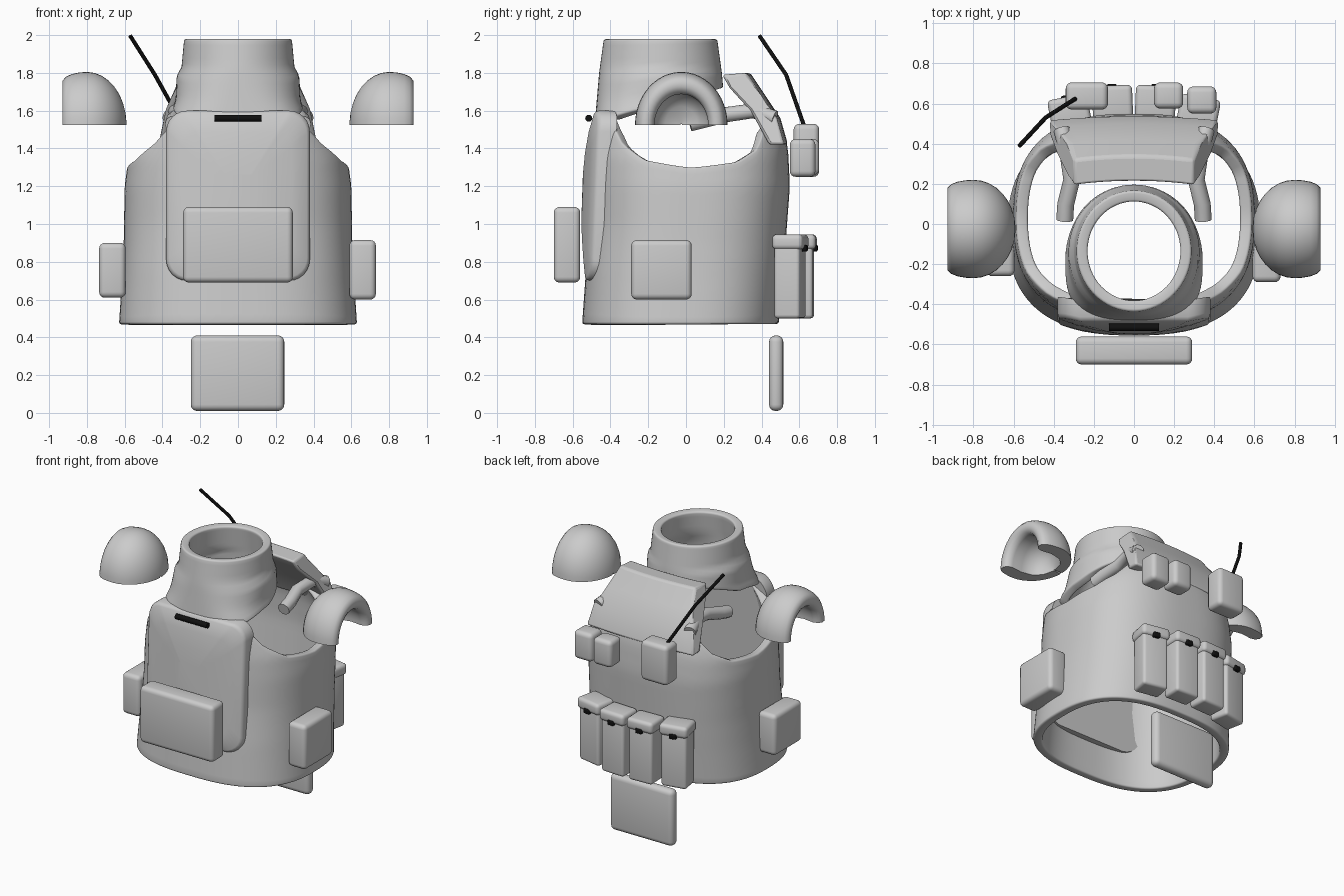
import bpy, bmesh, math
from mathutils import Vector

if "Cube" in bpy.data.objects:
    bpy.data.objects.remove(bpy.data.objects["Cube"])

def material(name, rgb):
    m = bpy.data.materials.new(name)
    m.diffuse_color = (*rgb, 1)
    m.use_nodes = True
    m.node_tree.nodes["Principled BSDF"].inputs["Base Color"].default_value = m.diffuse_color
    return m

GREY = material("grey_fabric", (0.6, 0.6, 0.6))
BLACK = material("black_rubber", (0.005, 0.005, 0.005))

def finish(bm, name, mat=GREY, angle=45):
    me = bpy.data.meshes.new(name)
    bm.to_mesh(me)
    bm.free()
    ob = bpy.data.objects.new(name, me)
    bpy.context.collection.objects.link(ob)
    me.materials.append(mat)
    bpy.ops.object.select_all(action='DESELECT')
    ob.select_set(True)
    bpy.context.view_layer.objects.active = ob
    bpy.ops.object.shade_smooth_by_angle(angle=math.radians(angle))
    return ob

def lerp(table, v):
    for (a, p), (b, q) in zip(table, table[1:]):
        if v <= b:
            k = max(0, (v - a) / (b - a))
            return p + (q - p) * k
    return table[-1][1]

def box(name, x, y, z, bevel=0.03, mat=GREY, turn=0):
    """Rounded box from (min, max) ranges, turned about its own centre."""
    bm = bmesh.new()
    bmesh.ops.create_cube(bm, size=1)
    c = Vector([(a + b) / 2 for a, b in (x, y, z)])
    for v in bm.verts:
        v.co = Vector([v.co[i] * (r[1] - r[0]) for i, r in enumerate((x, y, z))])
    bmesh.ops.bevel(bm, geom=bm.edges[:], offset=bevel, segments=4, profile=0.5, affect='EDGES')
    ob = finish(bm, name, mat, 60)
    ob.location = c
    ob.rotation_euler.z = turn
    return ob

def sheet(rows, name, thick, closed=True, bevel=0.0):
    """Skin rows of points and give the skin an inward thickness."""
    bm = bmesh.new()
    vs = [[bm.verts.new(p) for p in r] for r in rows]
    n = len(rows[0])
    for a, b in zip(vs, vs[1:]):
        for i in range(n if closed else n - 1):
            j = (i + 1) % n
            bm.faces.new((a[i], a[j], b[j], b[i]))
    ob = finish(bm, name)
    s = ob.modifiers.new("thickness", 'SOLIDIFY')
    s.thickness, s.offset = thick, -1
    if bevel:
        b = ob.modifiers.new("soft_edge", 'BEVEL')
        b.width, b.segments, b.angle_limit = bevel, 3, math.radians(50)
    return ob

def tube(name, pts, radius, mat=GREY, flat=1.0):
    cu = bpy.data.curves.new(name, 'CURVE')
    cu.dimensions = '3D'
    cu.bevel_depth, cu.bevel_resolution, cu.use_fill_caps = radius, 3, True
    sp = cu.splines.new('POLY')
    sp.points.add(len(pts) - 1)
    for p, co in zip(sp.points, pts):
        p.co = (*co, 1)
    ob = bpy.data.objects.new(name, cu)
    bpy.context.collection.objects.link(ob)
    cu.materials.append(mat)
    return ob

def power(v, p):
    return math.copysign(abs(v) ** p, v)

# torso shell: squarish rings, top edge dips at the arm openings
WIDTH = [(0.47, 0.63), (0.7, 0.615), (0.9, 0.605), (1.2, 0.60), (1.35, 0.58), (1.5, 0.51), (1.6, 0.42), (1.66, 0.36)]
FRONT = [(0.47, -0.55), (0.75, -0.53), (1.0, -0.50), (1.4, -0.49), (1.6, -0.48), (1.66, -0.45)]
BACK = [(0.47, 0.49), (0.8, 0.52), (1.2, 0.55), (1.4, 0.54), (1.52, 0.51), (1.62, 0.46)]
TOP = [(-1, 1.64), (-0.88, 1.62), (-0.78, 1.54), (-0.65, 1.43), (-0.4, 1.34), (0, 1.30),
       (0.4, 1.33), (0.62, 1.40), (0.75, 1.50), (0.88, 1.56), (1, 1.57)]
N, ROWS = 96, 22
rows = []
for k in range(ROWS + 1):
    row = []
    for i in range(N):
        t = 2 * math.pi * i / N
        s = math.sin(t)
        z = 0.47 + (lerp(TOP, s) - 0.47) * k / ROWS
        f, b = lerp(FRONT, z), lerp(BACK, z)
        row.append((lerp(WIDTH, z) * power(math.cos(t), 0.75),
                    (f + b) / 2 + (b - f) / 2 * power(s, 0.8), z))
    rows.append(row)
sheet(rows, "torso_shell", 0.06, bevel=0.012)

# collar: round on top, flaring into the chest at the front
rows = []
for k in range(13):
    h = k / 12
    row = []
    for i in range(64):
        t = 2 * math.pi * i / 64
        c, s = math.cos(t), math.sin(t)
        low = lerp([(-1, 1.57), (-0.6, 1.57), (0, 1.62), (1, 1.72)], s)
        z = low + (1.98 - low) * h
        w = lerp([(1.57, 0.36), (1.66, 0.33), (1.79, 0.325), (1.82, 0.30), (1.98, 0.285)], z)
        d = lerp([(1.57, 0.345), (1.8, 0.325), (1.98, 0.30)], z)
        p = 1 - 0.35 * max(0, 1 - h * 1.6) * (s < 0)
        row.append((w * power(c, p), -0.135 + d * power(s, p), z))
    rows.append(row)
sheet(rows, "collar", 0.055, bevel=0.012)

# back yoke: leaning panel that narrows upward
bm = bmesh.new()
prof = [(0.54, 1.42), (0.50, 1.56), (0.42, 1.68), (0.34, 1.80), (0.21, 1.79), (0.25, 1.72), (0.36, 1.60), (0.46, 1.42)]
cols = []
for i in range(13):
    u = i / 6 - 1
    cols.append([bm.verts.new((u * lerp([(1.42, 0.42), (1.56, 0.40), (1.68, 0.32), (1.8, 0.30)], z),
                               y - 0.02 * u * u, z)) for y, z in prof])
m = len(prof)
for a, b in zip(cols, cols[1:]):
    for j in range(m):
        bm.faces.new((a[j], a[(j + 1) % m], b[(j + 1) % m], b[j]))
bm.faces.new(cols[0])
bm.faces.new(cols[-1])
bmesh.ops.recalc_face_normals(bm, faces=bm.faces[:])
yoke = finish(bm, "back_yoke")
bv = yoke.modifiers.new("soft_edge", 'BEVEL')
bv.width, bv.segments, bv.angle_limit = 0.015, 3, math.radians(50)

# loose shoulder straps hanging forward from the yoke
for side, label in ((-1, "left"), (1, "right")):
    tube(label + "_strap", [(side * 0.36, 0.47, 1.56), (side * 0.33, 0.36, 1.60), (side * 0.31, 0.22, 1.58),
                            (side * 0.34, 0.10, 1.55), (side * 0.345, 0.02, 1.53)], 0.042)

# chest plate: rounded rectangle bowed around the chest
bm = bmesh.new()
outline = []
hw, z0, z1, r = 0.38, 0.70, 1.60, 0.11
for cx, cz, a0 in ((hw - r, z1 - r, 0), (-hw + r, z1 - r, 90), (-hw + r, z0 + r, 180), (hw - r, z0 + r, 270)):
    for i in range(7):
        a = math.radians(a0 + 15 * i)
        outline.append((cx + r * math.cos(a), cz + r * math.sin(a)))
def plate_y(x, z):
    return lerp([(0.7, -0.565), (1.1, -0.555), (1.45, -0.54), (1.6, -0.515)], z) + 0.45 * x * x
loops = []
for scale, depth in ((1, 0.10), (1, 0.02), (0.985, 0.006), (0.96, 0), (0.75, 0), (0.5, 0), (0.25, 0)):
    pts = [(x * scale, 1.15 + (z - 1.15) * scale) for x, z in outline]
    loops.append([bm.verts.new((x, plate_y(x, z) + depth, z)) for x, z in pts])
for a, b in zip(loops, loops[1:]):
    for j in range(len(a)):
        q = (j + 1) % len(a)
        bm.faces.new((a[j], a[q], b[q], b[j]))
bm.faces.new(loops[-1])
bm.faces.new(loops[0])
bmesh.ops.recalc_face_normals(bm, faces=bm.faces[:])
finish(bm, "chest_plate")
tube("chest_handle", [(-0.125, -0.515, 1.56), (0.125, -0.515, 1.56)], 0.019, BLACK)

# shoulder pads: thick half domes open at the outer end and underneath
for side, label in ((-1, "left"), (1, "right")):
    bm = bmesh.new()
    # profile as (x, radius factor): outer skin from the crown, rolled rim, inner skin
    outer = [(0.8 - 0.21 * math.cos(a), math.sin(a)) for a in [math.radians(2 + 11 * i) for i in range(9)]]
    prof = outer + [(0.84, 0.99), (0.88, 0.96), (0.91, 0.91), (0.928, 0.84), (0.93, 0.72), (0.915, 0.62),
                    (0.88, 0.58), (0.80, 0.62), (0.72, 0.55), (0.67, 0.35), (0.65, 0.02)]
    arcs = []
    for i in range(25):
        t = math.pi * i / 24
        arcs.append([bm.verts.new((side * x, -0.025 + 0.245 * f * math.cos(t), 1.525 + 0.28 * f * math.sin(t)))
                     for x, f in prof])
    m = len(prof)
    for a, b in zip(arcs, arcs[1:]):
        for j in range(m):
            q = (j + 1) % m
            bm.faces.new((a[j], a[q], b[q], b[j]))
    bm.faces.new(arcs[0])
    bm.faces.new(arcs[-1])
    bmesh.ops.recalc_face_normals(bm, faces=bm.faces[:])
    finish(bm, label + "_shoulder_pad")

# pouches and hanging flap
box("front_pouch", (-0.29, 0.29), (-0.70, -0.56), (0.69, 1.09))
box("left_side_pouch", (-0.735, -0.595), (-0.26, 0.05), (0.61, 0.90))
box("right_side_pouch", (0.59, 0.73), (-0.29, 0.03), (0.60, 0.915))
box("hanging_flap", (-0.25, 0.245), (0.44, 0.515), (0.01, 0.41), 0.034)
box("radio_pouch", (-0.34, -0.13), (0.57, 0.705), (1.25, 1.53))
box("small_pouch_inner", (0.10, 0.245), (0.575, 0.705), (1.26, 1.45))
box("small_pouch_outer", (0.265, 0.41), (0.55, 0.685), (1.25, 1.45))

# row of four magazine pouches with lids and buckles
for i, (cx, y1, turn) in enumerate(((-0.32, 0.62, 0.2), (-0.107, 0.675, 0.04), (0.107, 0.675, -0.04), (0.32, 0.62, -0.2))):
    box(f"magazine_pouch_{i + 1}", (cx - 0.09, cx + 0.09), (y1 - 0.14, y1), (0.50, 0.90), 0.02, turn=turn)
    box(f"magazine_lid_{i + 1}", (cx - 0.1, cx + 0.1), (y1 - 0.15, y1 + 0.015), (0.865, 0.945), 0.025, turn=turn)
    bx = cx - math.sin(turn) * 0.085
    box(f"buckle_{i + 1}", (bx - 0.025, bx + 0.025), (y1 - 0.01, y1 + 0.022), (0.855, 0.89), 0.008, BLACK, turn)

# bent antenna
tube("antenna", [(-0.57, 0.39, 1.995), (-0.44, 0.53, 1.79), (-0.29, 0.625, 1.52)], 0.011, BLACK)
